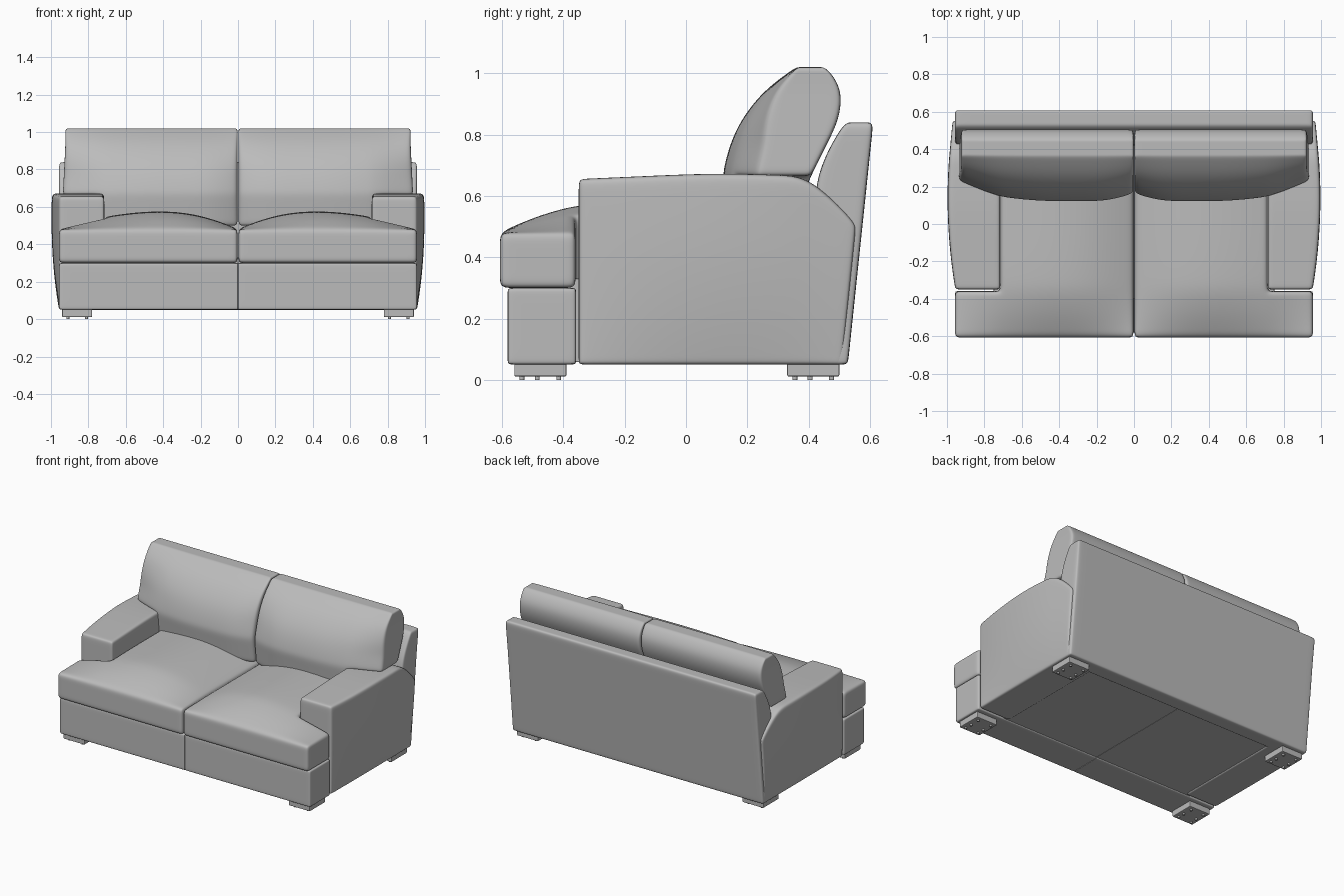
import bpy
import bmesh
from itertools import product
from mathutils import Vector

cube = bpy.data.objects.get("Cube")
if cube:
    bpy.data.objects.remove(cube, do_unlink=True)

leather = bpy.data.materials.new("grey_leather")
leather.use_nodes = True
GREY = (0.5, 0.5, 0.5, 1)
leather.diffuse_color = GREY
leather.node_tree.nodes["Principled BSDF"].inputs["Base Color"].default_value = GREY


def finish(name, bm, smooth=True):
    bmesh.ops.recalc_face_normals(bm, faces=bm.faces[:])
    for f in bm.faces:
        f.smooth = smooth
    mesh = bpy.data.meshes.new(name)
    bm.to_mesh(mesh)
    bm.free()
    mesh.materials.append(leather)
    ob = bpy.data.objects.new(name, mesh)
    bpy.context.collection.objects.link(ob)
    return ob


def curve(points, t):
    """Piecewise linear profile lookup."""
    if t <= points[0][0]:
        return points[0][1]
    for (a, va), (b, vb) in zip(points, points[1:]):
        if t <= b:
            return va + (vb - va) * (t - a) / (b - a)
    return points[-1][1]


def padded(name, xs, ys, zs, warp=None, cut=None, side=1, levels=3):
    """Skin of a block cage, with cells cut away, warped, then subdivided."""
    axes = (xs, ys, zs)
    cells = set()
    for c in product(*(range(len(a) - 1) for a in axes)):
        mid = [(a[i] + a[i + 1]) / 2 for a, i in zip(axes, c)]
        if not (cut and cut(*mid)):
            cells.add(c)
    bm = bmesh.new()
    verts = {}

    def vert(key):
        if key not in verts:
            p = Vector([a[i] for a, i in zip(axes, key)])
            if warp:
                p = Vector(warp(*p))
            p.x *= side
            verts[key] = bm.verts.new(p)
        return verts[key]

    for c in cells:
        for axis, step in product(range(3), (0, 1)):
            near = list(c)
            near[axis] += 2 * step - 1
            if tuple(near) in cells:
                continue
            u, v = (axis + 1) % 3, (axis + 2) % 3
            quad = []
            for du, dv in ((0, 0), (1, 0), (1, 1), (0, 1)):
                k = list(c)
                k[axis] += step
                k[u] += du
                k[v] += dv
                quad.append(vert(tuple(k)))
            bm.faces.new(quad)
    ob = finish(name, bm)
    sub = ob.modifiers.new("padding", "SUBSURF")
    sub.levels = sub.render_levels = levels
    return ob


def box(name, lo, hi, bevel):
    bm = bmesh.new()
    bmesh.ops.create_cube(bm, size=1)
    lo, hi = Vector(lo), Vector(hi)
    for v in bm.verts:
        v.co = (lo + hi) / 2 + v.co * (hi - lo)
    ob = finish(name, bm, False)
    b = ob.modifiers.new("edge", "BEVEL")
    b.width, b.segments = bevel, 2
    return ob


# Seat cushion: T shape with a domed top
def seat_warp(x, y, z):
    t = (z - 0.30) / 0.18
    across = 1 - ((x - 0.38) / (0.38 if x < 0.38 else 0.57)) ** 2
    along = 1 - ((-0.25 - y) / 0.355) ** 2 if y < -0.25 else 1
    return x, y, z + t * 0.1 * max(across, 0) * max(along, 0)


# Back cushion: leaning wedge with a rounded crest
FRONT = [(0.5, 0.14), (0.67, 0.12), (0.75, 0.135), (0.85, 0.18), (0.94, 0.25), (1.0, 0.33), (1.02, 0.36)]
REAR = [(0.5, 0.34), (0.67, 0.41), (0.85, 0.5), (0.92, 0.515), (0.98, 0.5), (1.02, 0.45)]


def cushion_warp(x, y, z):
    taper = 0.11 * max(0, (x - 0.5) / 0.42) ** 2 + 0.05 * max(0, (0.15 - x) / 0.15) ** 2
    front = curve(FRONT, z) + taper * min(1, (1.03 - z) / 0.25)
    flare = 0.015 * (x / 0.92) * max(0, (0.95 - z) / 0.3)
    return x + min(flare, 0.015), front + y * (curve(REAR, z) - front), z


# Arm: bulging outer face, rear end sloping down into the back
def arm_warp(x, y, z):
    outer = (x - 0.715) / 0.24
    bulge = max(0, 1 - ((y - 0.12) / 0.47) ** 2) * max(0, 1 - ((z - 0.5) / 0.46) ** 2)
    up = (z - 0.05) / 0.61
    top = curve([(-0.35, 0.655), (0.1, 0.675), (0.40, 0.665), (0.51, 0.5)], y)
    new_z = 0.05 + up * (top - 0.05)
    lean = 0.1 * (new_z - 0.05) if y > 0.45 else 0
    return x + 0.048 * outer * bulge, y + lean, new_z


# Back frame: slanted rear, front face sloping up to a narrow top
BACK_FRONT = [(0.5, 0.42), (0.66, 0.42), (0.8, 0.49), (0.84, 0.52)]


def back_warp(x, y, z):
    front = curve(BACK_FRONT, z)
    rear = 0.528 + 0.105 * (z - 0.05)
    return x, front + y * (rear - front), z


for label, s in (("left", 1), ("right", -1)):
    padded(label + "_seat_cushion",
           (0.003, 0.035, 0.2, 0.38, 0.55, 0.68, 0.715, 0.75, 0.92, 0.957),
           (-0.607, -0.56, -0.48, -0.4, -0.36, -0.31, -0.15, 0.05, 0.2, 0.25),
           (0.3, 0.34, 0.44, 0.48), seat_warp,
           lambda x, y, z: x > 0.715 and y > -0.36, s)
    padded(label + "_back_cushion",
           (0.003, 0.03, 0.15, 0.3, 0.5, 0.68, 0.73, 0.78, 0.89, 0.922),
           (0, 0.15, 0.5, 0.85, 1),
           (0.5, 0.54, 0.62, 0.665, 0.7, 0.77, 0.85, 0.94, 1.0, 1.02), cushion_warp,
           lambda x, y, z: x > 0.73 and z < 0.665, s)
    padded(label + "_arm", (0.715, 0.745, 0.83, 0.92, 0.955),
           (-0.35, -0.325, -0.15, 0.1, 0.3, 0.4, 0.49, 0.51),
           (0.05, 0.07, 0.2, 0.4, 0.62, 0.66), arm_warp, None, s)
    padded(label + "_front_base", (0, 0.004, 0.3, 0.6, 0.93, 0.957),
           (-0.582, -0.56, -0.38, -0.358), (0.05, 0.07, 0.28, 0.3), None, None, s)
    xs = sorted((0, s * 0.75))
    box(label + "_under_frame", (xs[0], -0.4, 0.058), (xs[1], 0.45, 0.33), 0.003)

    # Feet with small floor glides
    xs = sorted((s * 0.78, s * 0.94))
    for end, y0 in (("front", -0.56), ("rear", 0.33)):
        box(f"{label}_{end}_foot", (xs[0], y0, 0.011), (xs[1], y0 + 0.17, 0.062), 0.005)
        bm = bmesh.new()
        for dx, dy in product((0.03, 0.13), (0.025, 0.075, 0.145)):
            made = bmesh.ops.create_cone(bm, cap_ends=True, segments=12, radius1=0.008, radius2=0.008, depth=0.014)
            bmesh.ops.translate(bm, verts=made["verts"], vec=(xs[0] + dx, y0 + dy, 0.007))
        finish(f"{label}_{end}_glides", bm, False)

padded("back_frame", (-0.957, -0.93, -0.5, 0, 0.5, 0.93, 0.957), (0, 0.25, 0.75, 1),
       (0.05, 0.075, 0.3, 0.5, 0.66, 0.79, 0.84), back_warp)
